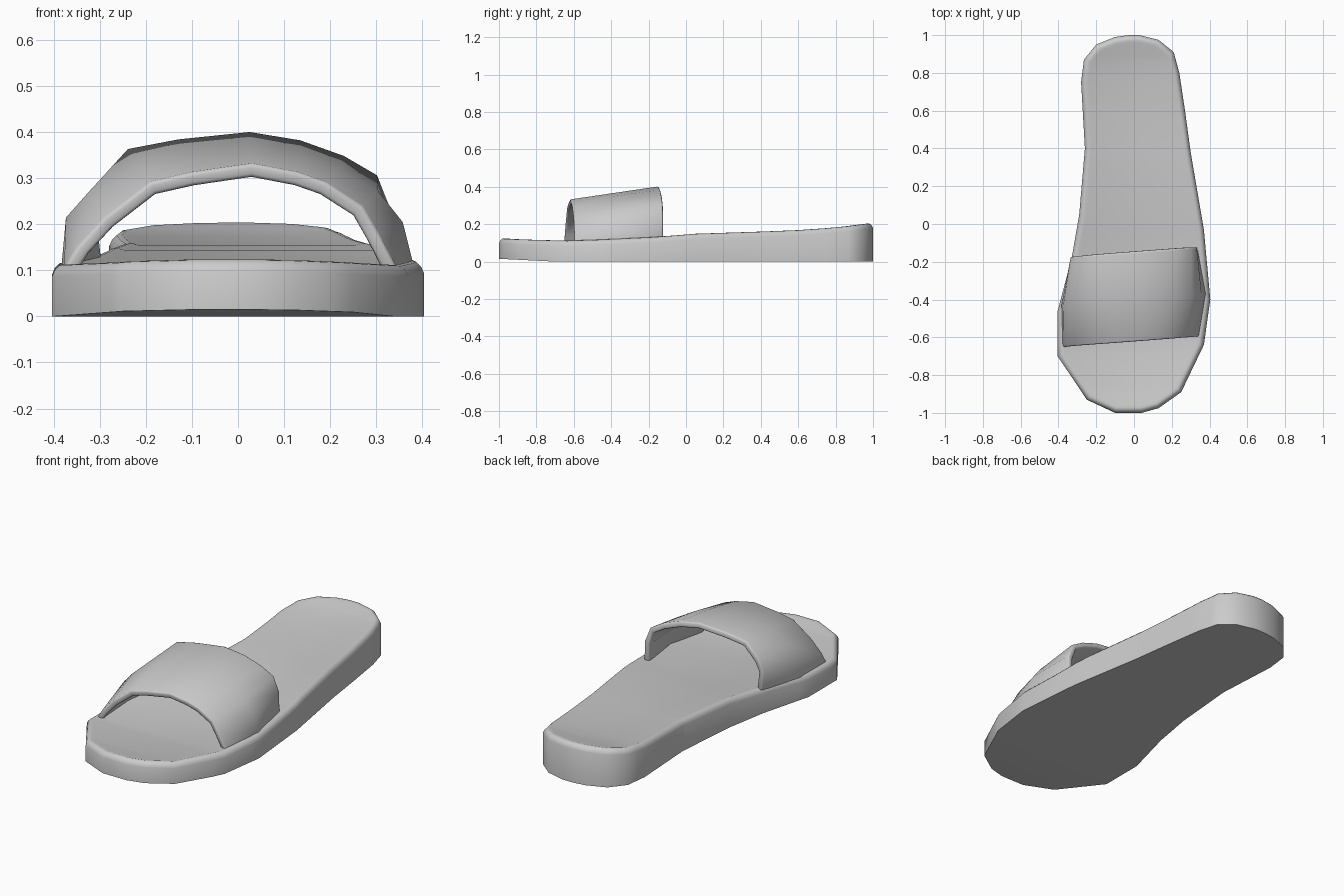
import bpy, bmesh
from mathutils import Vector

if "Cube" in bpy.data.objects:
    bpy.data.objects.remove(bpy.data.objects["Cube"])


def lerp_table(table, t):
    """Piecewise linear lookup in (t, value) pairs."""
    if t <= table[0][0]:
        return table[0][1]
    for (a, va), (b, vb) in zip(table, table[1:]):
        if t <= b:
            return va + (vb - va) * (t - a) / (b - a)
    return table[-1][1]


def make_object(name, verts, faces):
    mesh = bpy.data.meshes.new(name)
    mesh.from_pydata([tuple(v) for v in verts], [], faces)
    bm = bmesh.new()
    bm.from_mesh(mesh)
    bmesh.ops.recalc_face_normals(bm, faces=bm.faces)
    bm.to_mesh(mesh)
    bm.free()
    obj = bpy.data.objects.new(name, mesh)
    bpy.context.collection.objects.link(obj)
    return obj


def smooth(obj, angle):
    bpy.ops.object.select_all(action='DESELECT')
    obj.select_set(True)
    bpy.context.view_layer.objects.active = obj
    bpy.ops.object.shade_smooth_by_angle(angle=angle)


# Sole outline: (y, x) down each side, toe to heel
left = [(-1.0, -0.10), (-0.93, -0.25), (-0.70, -0.404), (-0.46, -0.404), (-0.18, -0.33),
        (0.05, -0.29), (0.40, -0.26), (0.75, -0.28), (0.87, -0.265), (0.95, -0.20),
        (0.99, -0.10), (1.0, -0.03)]
right = [(-1.0, 0.04), (-0.975, 0.13), (-0.89, 0.25), (-0.64, 0.37), (-0.40, 0.404),
         (-0.03, 0.37), (0.38, 0.30), (0.60, 0.27), (0.80, 0.24), (0.91, 0.21),
         (0.975, 0.13), (1.0, 0.03)]
# Footbed height and underside height along y
top_z = [(-1, 0.124), (-0.85, 0.116), (-0.6, 0.111), (-0.13, 0.133), (0.1, 0.153),
         (0.4, 0.160), (0.65, 0.170), (0.85, 0.187), (1, 0.204)]
base_z = [(-1, 0.015), (-0.7, 0.0), (1, 0.0)]

ys = sorted({y for y, _ in left + right})
n = len(ys)
loop = ([Vector((lerp_table(right, y), y)) for y in ys] +
        [Vector((lerp_table(left, y), y)) for y in reversed(ys)])
m = len(loop)


def inset(distance):
    """Outline moved inward with mitred corners."""
    points = []
    for i, p in enumerate(loop):
        a = (p - loop[i - 1]).normalized()
        b = (loop[(i + 1) % m] - p).normalized()
        normal = Vector((-a.y - b.y, a.x + b.x)).normalized()
        points.append(p + normal * distance / max(0.6, normal.dot(Vector((-a.y, a.x)))))
    return points


# Sole: stacked rings with a rounded upper rim, capped by cross strips
rings = [(0.0, None), (0.0, -0.026), (0.006, -0.012), (0.016, -0.002), (0.028, 0.0), (0.042, -0.004)]
verts, faces = [], []
for distance, drop in rings:
    for p, q in zip(inset(distance), loop):
        z = lerp_table(base_z, q.y) if drop is None else lerp_table(top_z, q.y) + drop
        verts.append((p.x, p.y, z))
for r in range(len(rings) - 1):
    for i in range(m):
        j = (i + 1) % m
        faces.append((r * m + i, r * m + j, (r + 1) * m + j, (r + 1) * m + i))
for start in (0, (len(rings) - 1) * m):
    for i in range(n - 1):
        faces.append((start + i, start + i + 1, start + m - 2 - i, start + m - 1 - i))
sole = make_object("sole", verts, faces)
smooth(sole, 0.85)

# Strap: three arches (x, z) joined front to back, then thickened
front = [(-0.382, 0.10), (-0.35, 0.15), (-0.29, 0.215), (-0.19, 0.292), (-0.10, 0.313),
         (0.03, 0.332), (0.13, 0.313), (0.19, 0.292), (0.27, 0.24), (0.305, 0.18), (0.347, 0.10)]
middle = [(-0.384, 0.105), (-0.374, 0.215), (-0.325, 0.27), (-0.215, 0.332), (-0.115, 0.350),
          (0.03, 0.365), (0.14, 0.349), (0.22, 0.320), (0.305, 0.272), (0.358, 0.205), (0.382, 0.11)]
back = [(-0.325, 0.12), (-0.335, 0.225), (-0.31, 0.285), (-0.24, 0.365), (-0.13, 0.386),
        (0.025, 0.402), (0.135, 0.384), (0.23, 0.350), (0.302, 0.308), (0.332, 0.23), (0.335, 0.12)]
verts, faces = [], []
for arch, y0 in ((front, -0.623), (middle, -0.40), (back, -0.148)):
    verts += [(x, y0 + 0.075 * x, z) for x, z in arch]
k = len(front)
for r in range(2):
    for i in range(k - 1):
        faces.append((r * k + i, r * k + i + 1, (r + 1) * k + i + 1, (r + 1) * k + i))
strap = make_object("strap", verts, faces)
# Outer surface must face up so the thickness grows inward
if strap.data.polygons[5].normal.z < 0:
    strap.data.flip_normals()
thick = strap.modifiers.new("thickness", 'SOLIDIFY')
thick.thickness = 0.03
thick.offset = -1
edge = strap.modifiers.new("soft_edge", 'BEVEL')
edge.width = 0.008
edge.segments = 2
edge.limit_method = 'ANGLE'
edge.angle_limit = 1.0
smooth(strap, 0.7)
